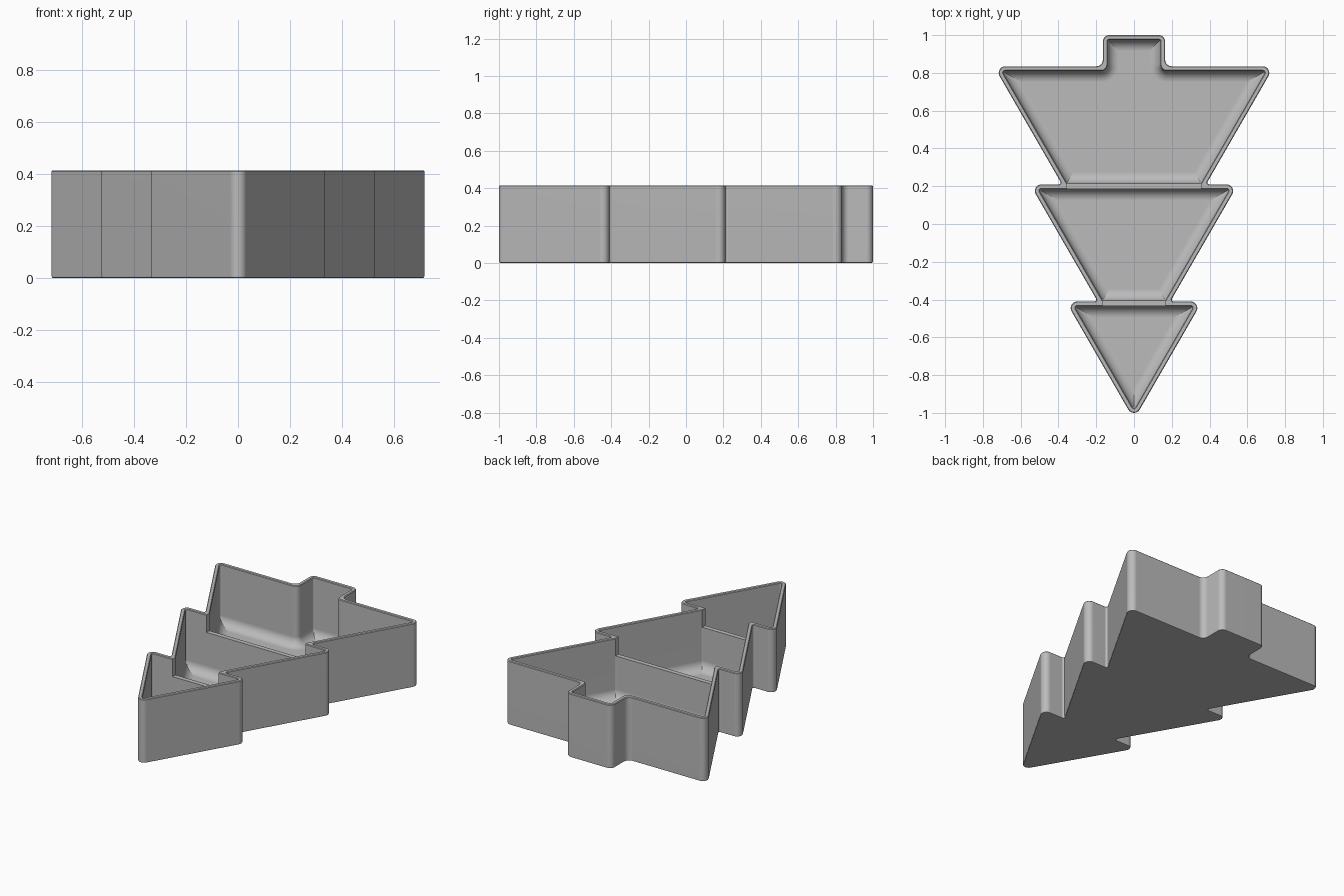
import bpy
import bmesh
from math import atan2
from mathutils import Vector, Matrix

HEIGHT = 0.415
FLOOR = 0.025
FILLET = 0.06
DIVIDER_TOP = 0.30
RIM = 0.004
ARC_STEPS = 8

if "Cube" in bpy.data.objects:
    bpy.data.objects.remove(bpy.data.objects["Cube"])

grey = bpy.data.materials.new("plain grey")
grey.use_nodes = True
grey.diffuse_color = (0.5, 0.5, 0.5, 1)
grey.node_tree.nodes["Principled BSDF"].inputs["Base Color"].default_value = (0.5, 0.5, 0.5, 1)


def mirrored(half):
    """Complete a right-hand half outline, given from front to back."""
    return half + [(-x, y) for x, y, *_ in reversed(half) if x > 0]


def outline(corners, inset, convex_r, reflex_r):
    """Offset a sharp outline inwards and round its corners."""
    pts = [Vector(c[:2]) for c in corners]
    result = []
    for i, p in enumerate(pts):
        a = (p - pts[i - 1]).normalized()
        b = (pts[(i + 1) % len(pts)] - p).normalized()
        n1, n2 = Vector((-a.y, a.x)), Vector((-b.y, b.x))
        mitre = (n1 + n2) / (1 + n1.dot(n2))
        turn = atan2(a.x * b.y - a.y * b.x, a.dot(b))
        if turn > 0:
            radius = max(convex_r - inset, 0.001)
        else:
            # the tight side notches stay nearly sharp, the trunk is rounder
            radius = -(reflex_r if abs(turn) < 1.8 else 0.01) - inset
        centre = p + (inset + radius) * mitre
        for k in range(ARC_STEPS + 1):
            normal = Matrix.Rotation(turn * k / ARC_STEPS, 2) @ n1
            result.append(centre - radius * normal)
    return result


def loft(name, corners, levels, convex_r, reflex_r):
    """Closed solid from rounded outlines at (inset, z) levels."""
    bm = bmesh.new()
    rings = [[bm.verts.new((p.x, p.y, z)) for p in outline(corners, d, convex_r, reflex_r)]
             for d, z in levels]
    for low, high in zip(rings, rings[1:]):
        for i in range(len(low)):
            j = (i + 1) % len(low)
            bm.faces.new((low[i], low[j], high[j], high[i]))
    bm.faces.new(list(reversed(rings[0])))
    bm.faces.new(rings[-1])
    bmesh.ops.recalc_face_normals(bm, faces=bm.faces)
    mesh = bpy.data.meshes.new(name)
    bm.to_mesh(mesh)
    bm.free()
    mesh.materials.append(grey)
    obj = bpy.data.objects.new(name, mesh)
    bpy.context.collection.objects.link(obj)
    return obj


# Outer body: three tapering tiers and a trunk
body = mirrored([(0, -1.035), (0.361, -0.41), (0.1925, -0.41), (0.5505, 0.21),
                 (0.3815, 0.21), (0.742, 0.835), (0.165, 0.835), (0.165, 1)])
tray = loft("tree_tray", body,
            [(0.008, 0), (0.0025, 0.0025), (0, 0.008), (0, HEIGHT - RIM), (RIM, HEIGHT)],
            0.035, 0.035)

# Compartments, each with a rounded floor edge and an eased rim
pockets = {
    "front_pocket": [(0, -0.985), (0.317, -0.435)],
    "middle_pocket": [(0.166, -0.405), (0.507, 0.185)],
    "back_pocket": [(0.355, 0.215), (0.699, 0.81), (0.14, 0.81), (0.14, 0.975)],
}
steps = [Matrix.Rotation(k * 1.5708 / 8, 2) @ Vector((0, -1)) for k in range(9)]
levels = [(FILLET * (1 - v.x), FLOOR + FILLET * (1 + v.y)) for v in steps]
levels += [(0, HEIGHT - RIM), (-RIM, HEIGHT), (-RIM, HEIGHT + 0.05)]
cutters = [loft(name, mirrored(half), levels, 0.01, 0.035) for name, half in pockets.items()]

# Openings above the two low dividers
for name, x, y0, y1 in (("front_opening", 0.166, -0.45, -0.40),
                        ("back_opening", 0.355, 0.17, 0.22)):
    box = [(x, y0), (x, y1), (-x, y1), (-x, y0)]
    cutters.append(loft(name, box, [(0, DIVIDER_TOP), (0, HEIGHT + 0.1)], 0.001, 0.001))

bpy.context.view_layer.objects.active = tray
for cutter in cutters:
    cutter.hide_render = True
    cut = tray.modifiers.new(cutter.name, "BOOLEAN")
    cut.operation = "DIFFERENCE"
    cut.solver = "EXACT"
    cut.object = cutter
    bpy.ops.object.modifier_apply(modifier=cut.name)
    bpy.data.objects.remove(cutter)

# Smooth rounded corners, crisp edges, flat walls
bpy.ops.object.select_all(action="DESELECT")
tray.select_set(True)
bpy.ops.object.shade_smooth_by_angle(angle=0.6)
weighted = tray.modifiers.new("flat_walls", "WEIGHTED_NORMAL")
weighted.keep_sharp = True
